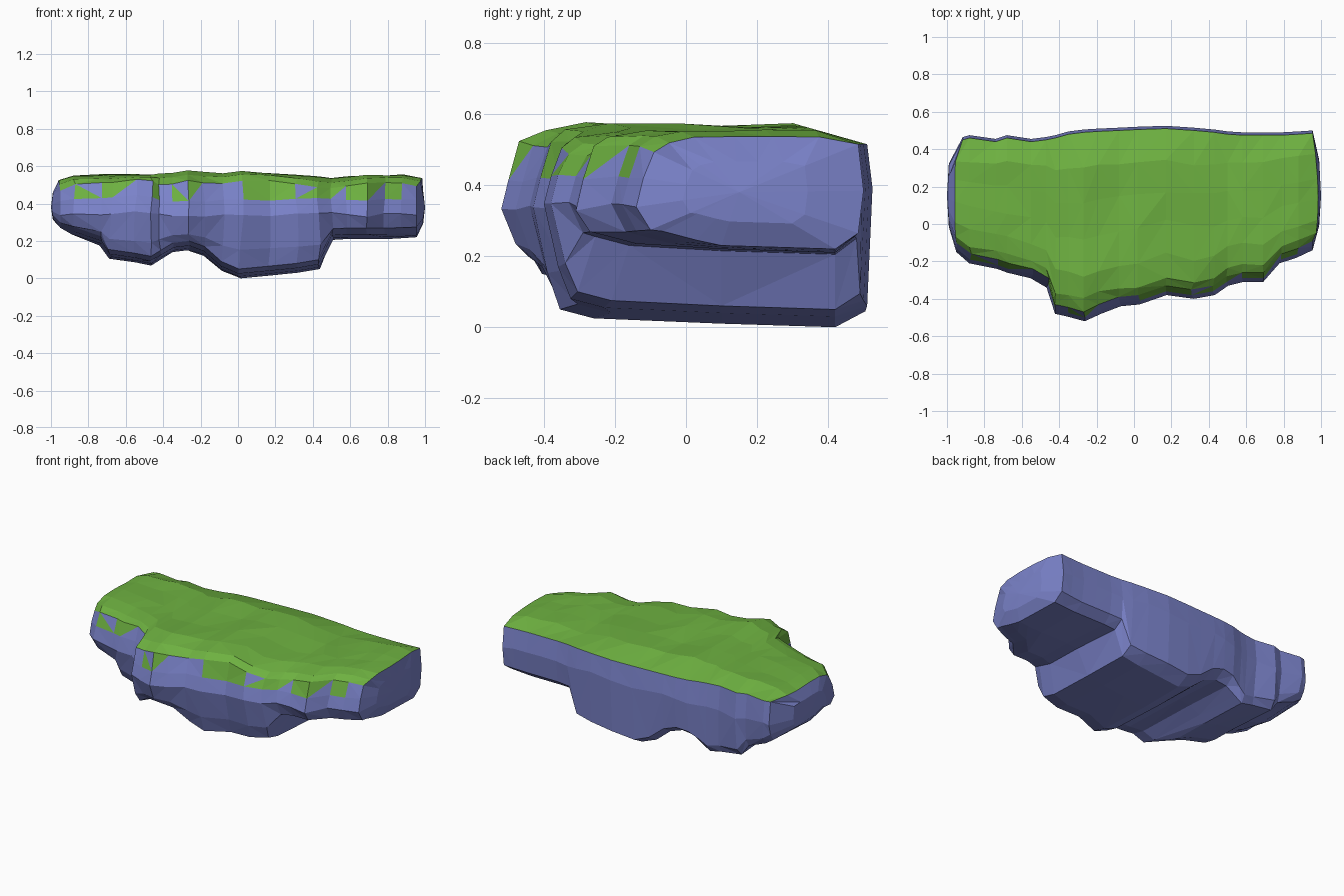
import bpy
import bmesh
import random
from mathutils import Vector, noise

random.seed(5)

if "Cube" in bpy.data.objects:
    bpy.data.objects.remove(bpy.data.objects["Cube"], do_unlink=True)


def make_material(name, colour):
    material = bpy.data.materials.new(name)
    material.use_nodes = True
    material.diffuse_color = colour
    material.node_tree.nodes["Principled BSDF"].inputs["Base Color"].default_value = colour
    return material


rock_blue = make_material("rock blue", (0.20, 0.23, 0.60, 1))
grass_green = make_material("grass green", (0.155, 0.44, 0.052, 1))
ROCK, GRASS = 0, 1

# Stations along the length: x, front y, back y, bottom z, top z
STATIONS = [
    (-.95, -.15, .45, .26, .53),
    (-.88, -.21, .46, .225, .555),
    (-.74, -.24, .44, .175, .56),
    (-.68, -.26, .46, .105, .56),
    (-.55, -.29, .44, .085, .56),
    (-.47, -.34, .45, .068, .56),
    (-.42, -.48, .46, .10, .565),
    (-.35, -.495, .48, .14, .57),
    (-.27, -.52, .49, .15, .58),
    (-.19, -.48, .495, .12, .57),
    (-.08, -.44, .50, .04, .562),
    (.02, -.43, .505, 0, .578),
    (.17, -.38, .51, .015, .57),
    (.32, -.40, .50, .03, .56),
    (.43, -.38, .49, .05, .55),
    (.50, -.33, .48, .205, .54),
    (.58, -.31, .475, .21, .548),
    (.69, -.31, .475, .21, .56),
    (.79, -.21, .475, .21, .56),
    (.88, -.18, .48, .215, .56),
    (.955, -.14, .485, .22, .54),
]
TOP_STEPS = (.8, .6, .4, .2, .06)
RIM_ROW = 2 + len(TOP_STEPS)


def cross_section(front, back, bottom, top):
    """Ring of (y, z) points running from the back, over the top, to the underside."""
    rim = front + .05
    ring = [(back + .015, .38), (back, .515)]
    ring += [(rim + (back - rim) * t, top - (.022 if t < .1 else .004)) for t in TOP_STEPS]
    ring += [(rim, top - .055), (front + .02, .42), (front, .34)]
    ring += [(front + .04, bottom + .45 * (.34 - bottom)), (front + .075, bottom + .05)]
    ring += [(front + .17, bottom + .025), (.1, bottom + .01), (.42, bottom)]
    ring += [(back, bottom + .045)]
    return ring


# Loft the island through its cross-sections
bm = bmesh.new()
rings = []
for x, front, back, bottom, top in STATIONS:
    ring = []
    for row, (y, z) in enumerate(cross_section(front, back, bottom, top)):
        rough = noise.noise_vector(Vector((x, y, z)) * 4.5)
        spot = Vector((x, y, z))
        if abs(x) > .94:
            # The end rings bow outward along the upper edge
            bow = .03 if x > 0 else -.008
            if row < RIM_ROW:
                spot.x += bow * max(0, 1 - ((y - .14) / .33) ** 2)
            if x < 0 and y > .4:
                spot.x += .035
        elif row >= RIM_ROW:
            spot.x += rough.x * .025
        if 2 <= row < RIM_ROW:
            spot += Vector((0, rough.y * .03, rough.z * .014 - .004))
        elif RIM_ROW <= row < RIM_ROW + 3:
            spot.z += rough.z * .03
        elif row == 0:
            spot.z += rough.z * .04
        ring.append(bm.verts.new(spot))
    rings.append(ring)


def bridge(ring_a, ring_b, grassy):
    """Join two rings with triangles; the grass hangs over the front rim in patches."""
    count = len(ring_a)
    for row in range(count):
        a, b = ring_a[row], ring_a[(row + 1) % count]
        c, d = ring_b[(row + 1) % count], ring_b[row]
        pair = ((a, b, c), (a, c, d)) if random.random() < .5 else ((a, b, d), (b, c, d))
        for corners in pair:
            face = bm.faces.new(corners)
            x = face.calc_center_median().x
            patch = .6 if x > .4 else .45 if x > -.45 else .2
            on_top = 1 <= row < RIM_ROW
            hanging = row == RIM_ROW and random.random() < patch
            face.material_index = GRASS if grassy and (on_top or hanging) else ROCK


for ring_a, ring_b in zip(rings, rings[1:]):
    bridge(ring_a, ring_b, True)


# Shallow bulging end walls
def end_wall(ring, side):
    centre = Vector((side, .15, .38))
    inner = []
    for vert in ring:
        spot = vert.co.lerp(centre, .45)
        spot.x = side * .99
        inner.append(bm.verts.new(spot))
    bridge(ring, inner, False)
    hub = bm.verts.new(centre)
    for a, b in zip(inner, inner[1:] + inner[:1]):
        bm.faces.new((a, b, hub)).material_index = ROCK


end_wall(rings[0], -1)
end_wall(rings[-1], 1)

bmesh.ops.recalc_face_normals(bm, faces=bm.faces[:])
mesh = bpy.data.meshes.new("floating_rock_island")
bm.to_mesh(mesh)
bm.free()
mesh.materials.append(rock_blue)
mesh.materials.append(grass_green)
island = bpy.data.objects.new("floating_rock_island", mesh)
bpy.context.scene.collection.objects.link(island)
